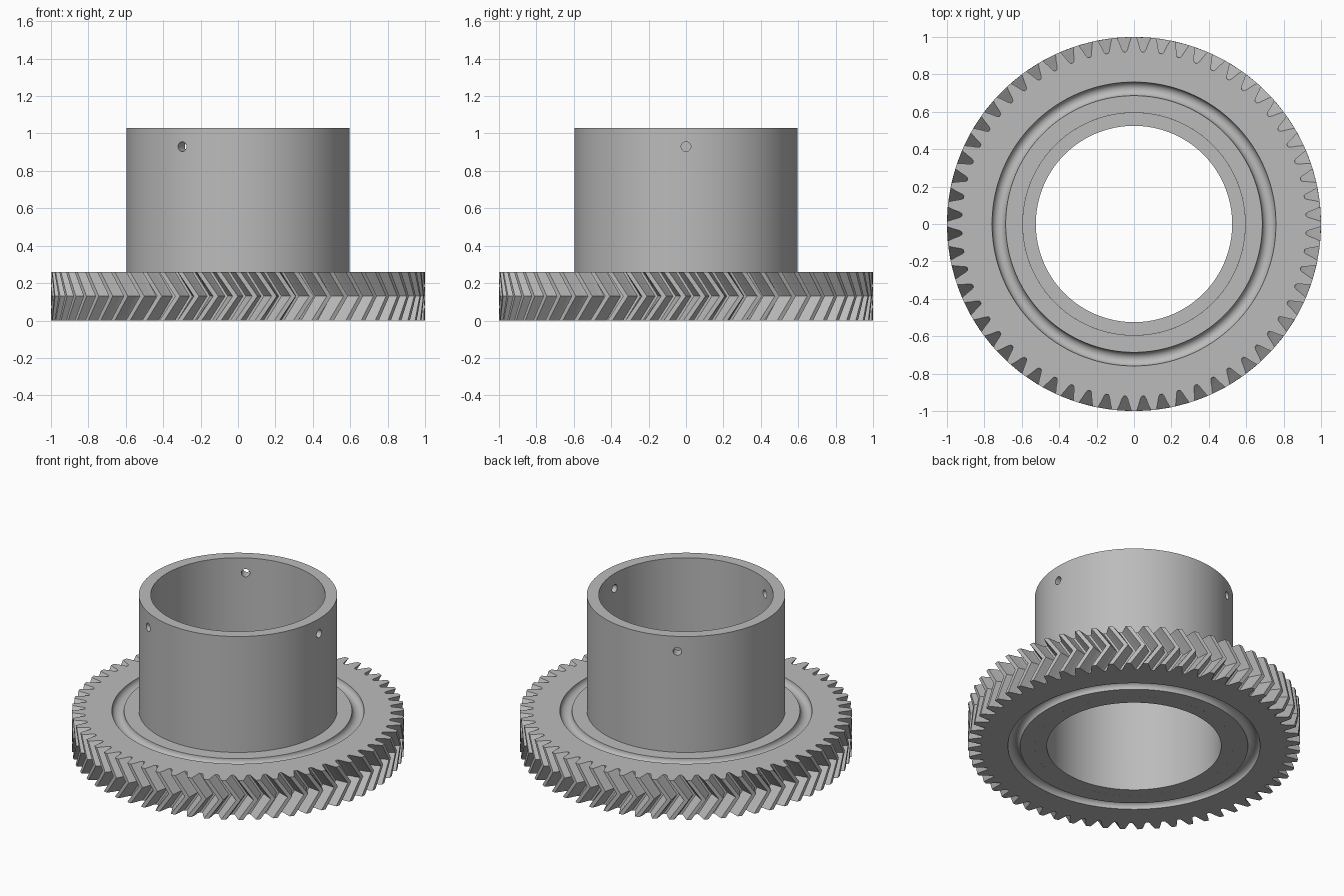
import bpy, bmesh, math

if "Cube" in bpy.data.objects:
    bpy.data.objects.remove(bpy.data.objects["Cube"], do_unlink=True)

TEETH, THICK, TWIST = 60, 0.26, 0.09
BORE, HUB, TOP = 0.525, 0.597, 1.03

steel = bpy.data.materials.new("grey_metal")
steel.use_nodes = True
grey = (0.5, 0.5, 0.5, 1)
steel.diffuse_color = grey
steel.node_tree.nodes["Principled BSDF"].inputs["Base Color"].default_value = grey


def circle(r, z, n):
    return [(r * math.cos(math.tau * i / n), r * math.sin(math.tau * i / n), z) for i in range(n)]


def toothed(z, turn):
    # half tooth as (angle, radius), mirrored about the tooth centre
    half = [(0.044, 0.922), (0.036, 0.935), (0.026, 0.967), (0.014, 1.0)]
    tooth = [(-a, r) for a, r in half] + half[::-1]
    points = []
    for t in range(TEETH):
        for a, r in tooth:
            angle = math.tau * t / TEETH + a + turn
            points.append((r * math.cos(angle), r * math.sin(angle), z))
    return points


def skin(name, rings):
    # closed ring of rings, joined by quads
    bm = bmesh.new()
    loops = [[bm.verts.new(p) for p in ring] for ring in rings]
    n = len(loops[0])
    for k, a in enumerate(loops):
        b = loops[(k + 1) % len(loops)]
        for i in range(n):
            j = (i + 1) % n
            bm.faces.new((a[i], a[j], b[j], b[i]))
    bmesh.ops.recalc_face_normals(bm, faces=bm.faces)
    mesh = bpy.data.meshes.new(name)
    bm.to_mesh(mesh)
    bm.free()
    obj = bpy.data.objects.new(name, mesh)
    bpy.context.collection.objects.link(obj)
    mesh.materials.append(steel)
    return obj


def smooth(obj):
    bpy.ops.object.select_all(action="DESELECT")
    obj.select_set(True)
    bpy.context.view_layer.objects.active = obj
    bpy.ops.object.shade_smooth_by_angle(angle=math.radians(25))


# Herringbone gear disc with a round groove in each face
n = TEETH * 8
groove = [(0.7225 + 0.0365 * math.cos(math.pi * i / 12), 0.0365 * math.sin(math.pi * i / 12))
          for i in range(13)]
rings = [circle(HUB, 0, n)]
rings += [circle(r, d, n) for r, d in reversed(groove)]
rings += [toothed(0, 0), toothed(THICK / 2, TWIST), toothed(THICK, 0)]
rings += [circle(r, THICK - d, n) for r, d in groove]
rings += [circle(HUB, THICK, n)]
smooth(skin("gear_disc", rings))

# Hub sleeve
hub = skin("hub_sleeve", [circle(r, z, 120) for r, z in
                          ((BORE, 0), (BORE, TOP), (HUB, TOP), (HUB, 0))])

# Three radial screw holes near the rim of the sleeve
for k in range(3):
    angle = math.tau * k / 3
    bpy.ops.mesh.primitive_cylinder_add(
        vertices=24, radius=0.026, depth=0.3,
        location=(0.56 * math.cos(angle), 0.56 * math.sin(angle), 0.93),
        rotation=(0, math.pi / 2, angle))
    cutter = bpy.context.object
    cutter.data.materials.append(steel)
    cut = hub.modifiers.new("screw_hole", "BOOLEAN")
    cut.operation, cut.solver, cut.object = "DIFFERENCE", "EXACT", cutter
    bpy.context.view_layer.objects.active = hub
    bpy.ops.object.modifier_apply(modifier=cut.name)
    bpy.data.objects.remove(cutter, do_unlink=True)
smooth(hub)
